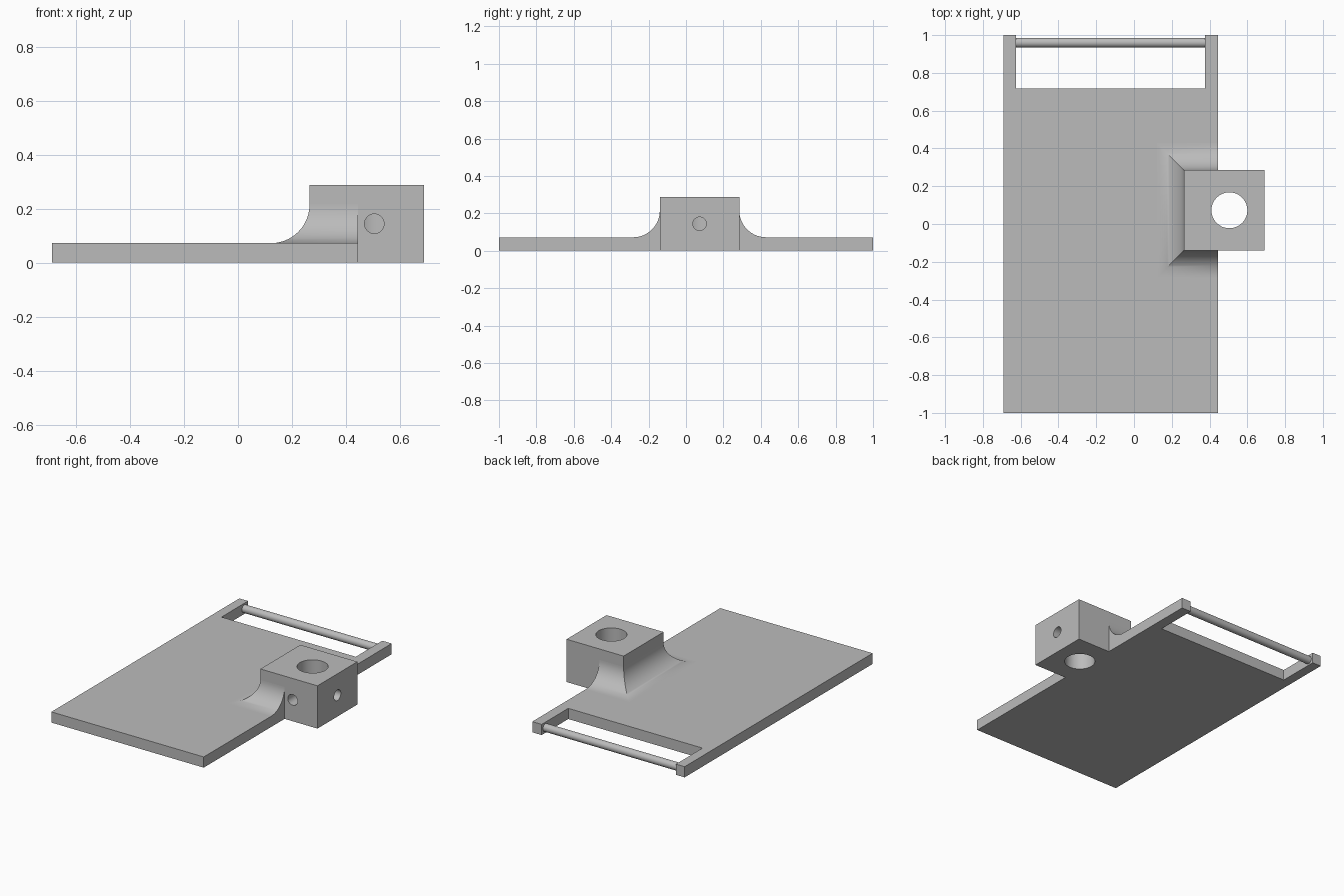
import bpy, bmesh, math
from mathutils import Vector

cube = bpy.data.objects.get("Cube")
if cube:
    bpy.data.objects.remove(cube, do_unlink=True)

# Main dimensions
X0, X1 = -0.69, 0.445            # plate sides
THICK = 0.072                    # plate thickness
BX0, BX1 = 0.265, 0.69           # block sides
BY0, BY1 = -0.14, 0.285
BLOCK_H = 0.288
FILLET_R = 0.143
BORE = Vector((0.505, 0.0725, BLOCK_H / 2))

grey = bpy.data.materials.new("plain grey")
grey.use_nodes = True
COLOUR = (0.5, 0.5, 0.5, 1)
grey.diffuse_color = COLOUR
grey.node_tree.nodes["Principled BSDF"].inputs["Base Color"].default_value = COLOUR


def finish(name, bm):
    bmesh.ops.recalc_face_normals(bm, faces=bm.faces)
    mesh = bpy.data.meshes.new(name)
    bm.to_mesh(mesh)
    bm.free()
    mesh.materials.append(grey)
    obj = bpy.data.objects.new(name, mesh)
    bpy.context.collection.objects.link(obj)
    return obj


def activate(obj):
    bpy.ops.object.select_all(action='DESELECT')
    obj.select_set(True)
    bpy.context.view_layer.objects.active = obj


def smooth(obj):
    activate(obj)
    bpy.ops.object.shade_smooth_by_angle(angle=math.radians(30))


def extrude_outline(name, points, height):
    bm = bmesh.new()
    face = bm.faces.new([bm.verts.new((x, y, 0)) for x, y in points])
    new = bmesh.ops.extrude_face_region(bm, geom=[face])["geom"]
    verts = [v for v in new if isinstance(v, bmesh.types.BMVert)]
    bmesh.ops.translate(bm, verts=verts, vec=(0, 0, height))
    return finish(name, bm)


def cylinder(name, start, end, radius, sides=64):
    start, end = Vector(start), Vector(end)
    axis = end - start
    bm = bmesh.new()
    bmesh.ops.create_cone(bm, cap_ends=True, segments=sides, radius1=radius,
                          radius2=radius, depth=axis.length)
    turn = axis.to_track_quat('Z', 'Y').to_matrix().to_4x4()
    bmesh.ops.transform(bm, matrix=turn, verts=bm.verts)
    bmesh.ops.translate(bm, verts=bm.verts, vec=(start + end) / 2)
    return finish(name, bm)


def cut(obj, cutter):
    mod = obj.modifiers.new("cut", 'BOOLEAN')
    mod.operation = 'DIFFERENCE'
    mod.solver = 'EXACT'
    mod.object = cutter
    activate(obj)
    bpy.ops.object.modifier_apply(modifier=mod.name)
    bpy.data.objects.remove(cutter, do_unlink=True)


# Base plate with an open slot at the back and a notch for the block
SX0, SX1, SY = -0.625, 0.375, 0.717
extrude_outline("base_plate", [
    (X0, -1), (X1, -1), (X1, BY0), (BX0, BY0), (BX0, BY1), (X1, BY1),
    (X1, 1), (SX1, 1), (SX1, SY), (SX0, SY), (SX0, 1), (X0, 1)], THICK)

# Round strap bar between the two arms
bar = cylinder("strap_bar", (SX0, 0.96, THICK / 2), (SX1, 0.96, THICK / 2), 0.026, 48)
smooth(bar)

# Mounting block with a vertical bore and two side holes that meet it
block = extrude_outline("mounting_block", [
    (BX0, BY0), (BX1, BY0), (BX1, BY1), (BX0, BY1)], BLOCK_H)
x, y, z = BORE
cut(block, cylinder("bore_cutter", (x, y, -0.1), (x, y, BLOCK_H + 0.1), 0.095))
cut(block, cylinder("front_cutter", (x, y, z), (x, BY0 - 0.1, z), 0.036))
cut(block, cylinder("side_cutter", (x, y, z), (BX1 + 0.1, y, z), 0.036))
smooth(block)

# Concave fillet swept around three sides of the block with mitred corners
STEPS = 20
section = [(0, THICK)]
for i in range(STEPS + 1):
    a = math.pi / 2 * i / STEPS
    section.append((FILLET_R * (1 - math.cos(a)),
                    THICK + FILLET_R * (1 - math.sin(a))))
bm = bmesh.new()
rings = [[], [], [], []]
for out, h in section:
    corners = [(X1, BY0 - out), (BX0 - out, BY0 - out),
               (BX0 - out, BY1 + out), (X1, BY1 + out)]
    for ring, (px, py) in zip(rings, corners):
        ring.append(bm.verts.new((px, py, h)))
n = len(section)
for r1, r2 in zip(rings, rings[1:]):
    for i in range(n):
        j = (i + 1) % n
        bm.faces.new((r1[i], r1[j], r2[j], r2[i]))
bm.faces.new(rings[0])
bm.faces.new(rings[-1])
smooth(finish("block_fillet", bm))
